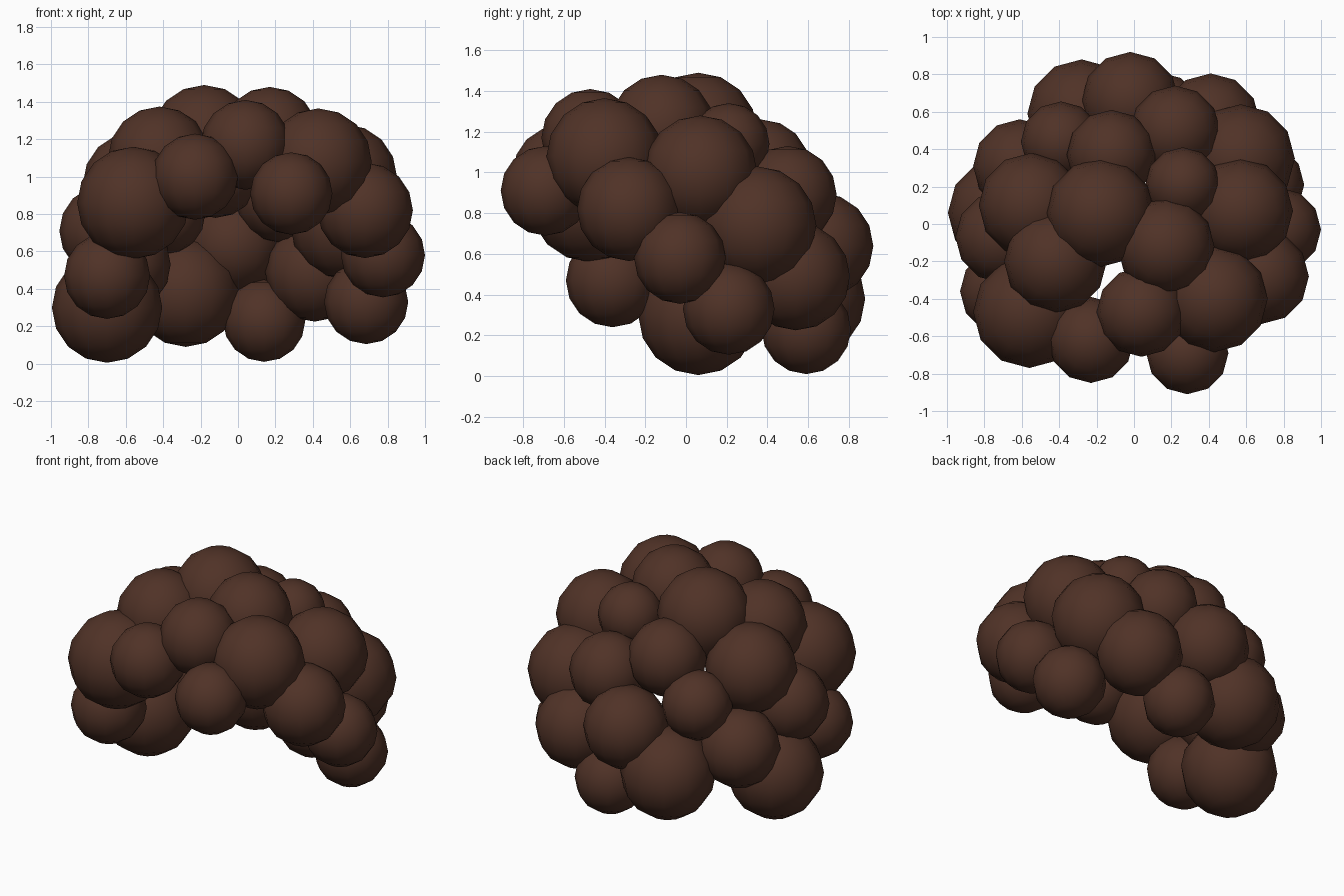
import bpy

# Dark brown hair material
brown = bpy.data.materials.new("dark_brown")
brown.diffuse_color = (0.08, 0.032, 0.02, 1)


def curl(name, x, y, z, r):
    """One round curl: a low-sided, smooth-shaded ball."""
    bpy.ops.mesh.primitive_uv_sphere_add(segments=12, ring_count=8, radius=r, location=(x, y, z))
    ob = bpy.context.object
    ob.name = name
    ob.data.materials.append(brown)
    bpy.ops.object.shade_smooth()


# Curls by region: x, y, z, radius
regions = {
    "crown_curl": [(-.18, .06, 1.20, .29), (.17, -.12, 1.22, .26), (.26, .21, 1.14, .20),
                   (-.12, .37, 1.02, .24)],
    "fringe_curl": [(.43, -.40, 1.08, .285), (.04, -.47, 1.17, .24), (.285, -.69, .91, .22),
                    (-.23, -.62, 1.00, .23), (-.56, -.47, .86, .30), (-.42, -.20, 1.10, .275)],
    "left_side_curl": [(-.55, .10, .96, .28), (-.61, .31, .53, .25), (-.70, .06, .30, .295),
                       (-.70, -.36, .47, .23), (-.71, -.07, .71, .245)],
    "right_side_curl": [(.57, .07, 1.00, .28), (.68, -.28, .82, .255), (.775, -.03, .58, .225),
                        (.685, .21, .33, .225), (.57, .35, .74, .29)],
    "back_curl": [(.22, .50, .89, .24), (-.39, .44, .80, .215), (-.02, .66, .64, .26),
                  (-.28, .59, .38, .29), (.41, .54, .49, .265), (.14, .59, .23, .22)],
}
for region, curls in regions.items():
    for i, c in enumerate(curls, 1):
        curl(f"{region}_{i}", *c)
